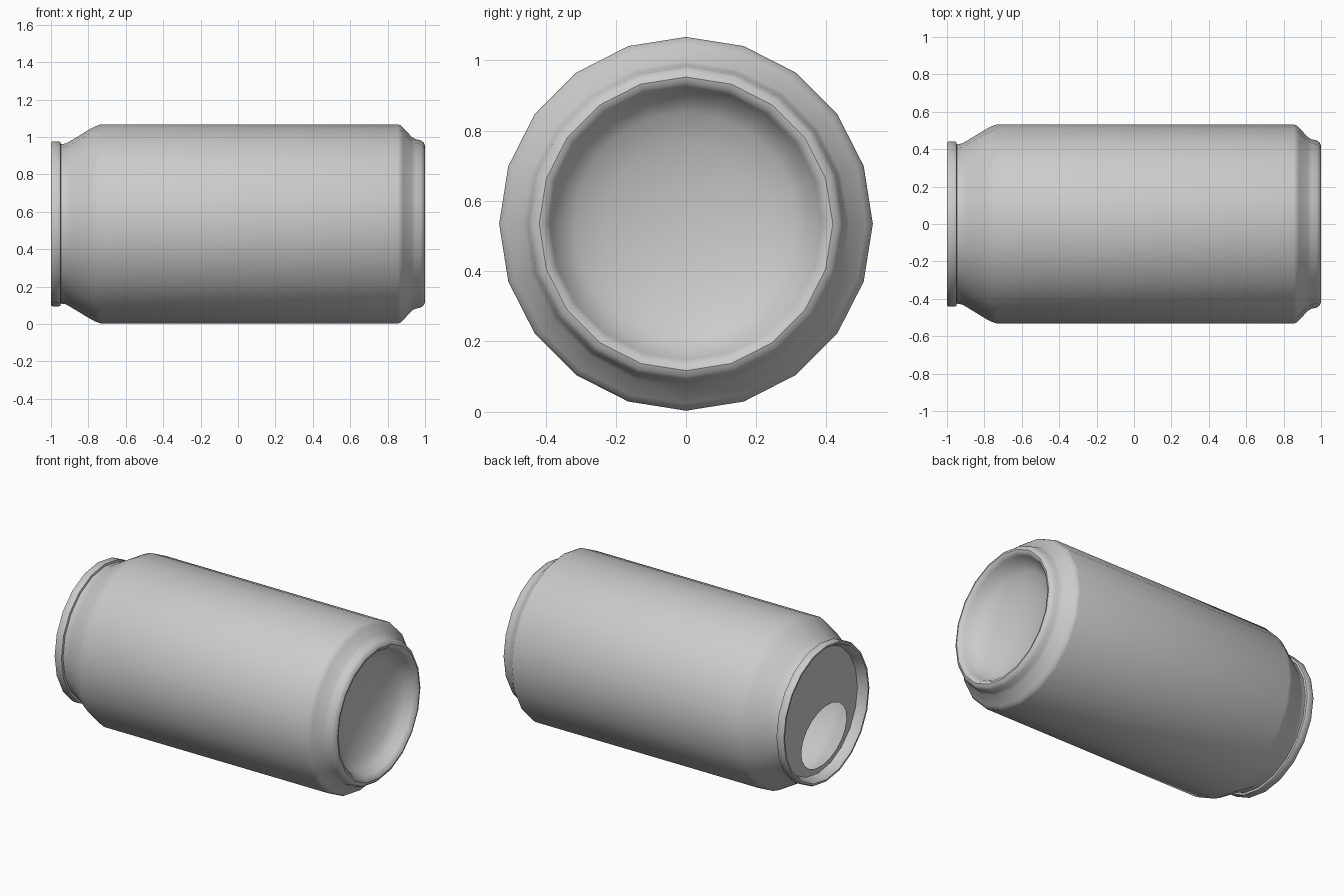
import bpy, bmesh, math

if "Cube" in bpy.data.objects:
    bpy.data.objects.remove(bpy.data.objects["Cube"])

SIDES = 20
CZ = 0.535                      # height of the can's axis
ROLL = math.radians(18)         # can is rolled by one facet


def ring(bm, x, r):
    return [bm.verts.new((x, r * math.sin(2 * math.pi * i / SIDES),
                          CZ + r * math.cos(2 * math.pi * i / SIDES)))
            for i in range(SIDES)]


def bridge(bm, a, b):
    for i in range(SIDES):
        j = (i + 1) % SIDES
        bm.faces.new((a[i], a[j], b[j], b[i]))


def finish(bm, name, angle=40):
    me = bpy.data.meshes.new(name)
    bm.to_mesh(me)
    bm.free()
    ob = bpy.data.objects.new(name, me)
    bpy.context.collection.objects.link(ob)
    bpy.ops.object.select_all(action='DESELECT')
    ob.select_set(True)
    bpy.context.view_layer.objects.active = ob
    bpy.ops.object.shade_smooth_by_angle(angle=math.radians(angle))
    return ob


def lathe(name, profile, cap=False):
    bm = bmesh.new()
    rings = [ring(bm, x, r) for x, r in profile]
    for a, b in zip(rings, rings[1:]):
        bridge(bm, a, b)
    if cap:
        tip = bm.verts.new((cap, 0, CZ))
        for i in range(SIDES):
            bm.faces.new((rings[-1][i], rings[-1][(i + 1) % SIDES], tip))
    return finish(bm, name)


# Side wall with shoulder and foot, then the concave dome of the base
wall = [(-0.947, 0.426), (-0.92, 0.43), (-0.89, 0.447), (-0.79, 0.508),
        (-0.765, 0.521), (-0.735, 0.532), (0.855, 0.532), (0.87, 0.527),
        (0.885, 0.512), (0.93, 0.464), (0.95, 0.453), (0.978, 0.447),
        (0.993, 0.435), (1.0, 0.418), (0.995, 0.402), (0.975, 0.388)]
dome = [(0.975 - 0.14 * math.cos(t), 0.388 * math.sin(t))
        for t in (math.radians(a) for a in (72, 55, 37, 18))]
lathe("can_body", wall + dome, cap=0.835)

# Rolled rim and the wall of the recessed end
lathe("rim", [(-0.947, 0.426), (-0.95, 0.438), (-0.958, 0.441),
              (-0.992, 0.441), (-1.0, 0.435), (-1.0, 0.424),
              (-0.992, 0.417), (-0.94, 0.40)])

# Lid with an open oval mouth hole
bm = bmesh.new()
outer = ring(bm, -0.94, 0.40)
hole = []
for i in range(SIDES):
    t = 2 * math.pi * i / SIDES
    u = 0.235 * math.sin(t - ROLL)              # across the hole
    v = 0.178 * math.cos(t - ROLL) - 0.19       # towards the lid edge
    hole.append(bm.verts.new((-0.94,
                              u * math.cos(ROLL) + v * math.sin(ROLL),
                              CZ - u * math.sin(ROLL) + v * math.cos(ROLL))))
bridge(bm, outer, hole)
finish(bm, "lid")

# Point all normals outward
for ob in bpy.data.objects:
    bm = bmesh.new()
    bm.from_mesh(ob.data)
    f = max(bm.faces, key=lambda f: f.calc_area())
    c = f.calc_center_median()
    out = f.normal.x * -1 if ob.name == "lid" else \
        f.normal.y * c.y + f.normal.z * (c.z - CZ)
    if ob.name == "rim":
        out = -out if math.hypot(c.y, c.z - CZ) < 0.425 else out
    if out < 0:
        bmesh.ops.reverse_faces(bm, faces=bm.faces[:])
    bm.to_mesh(ob.data)
    bm.free()
